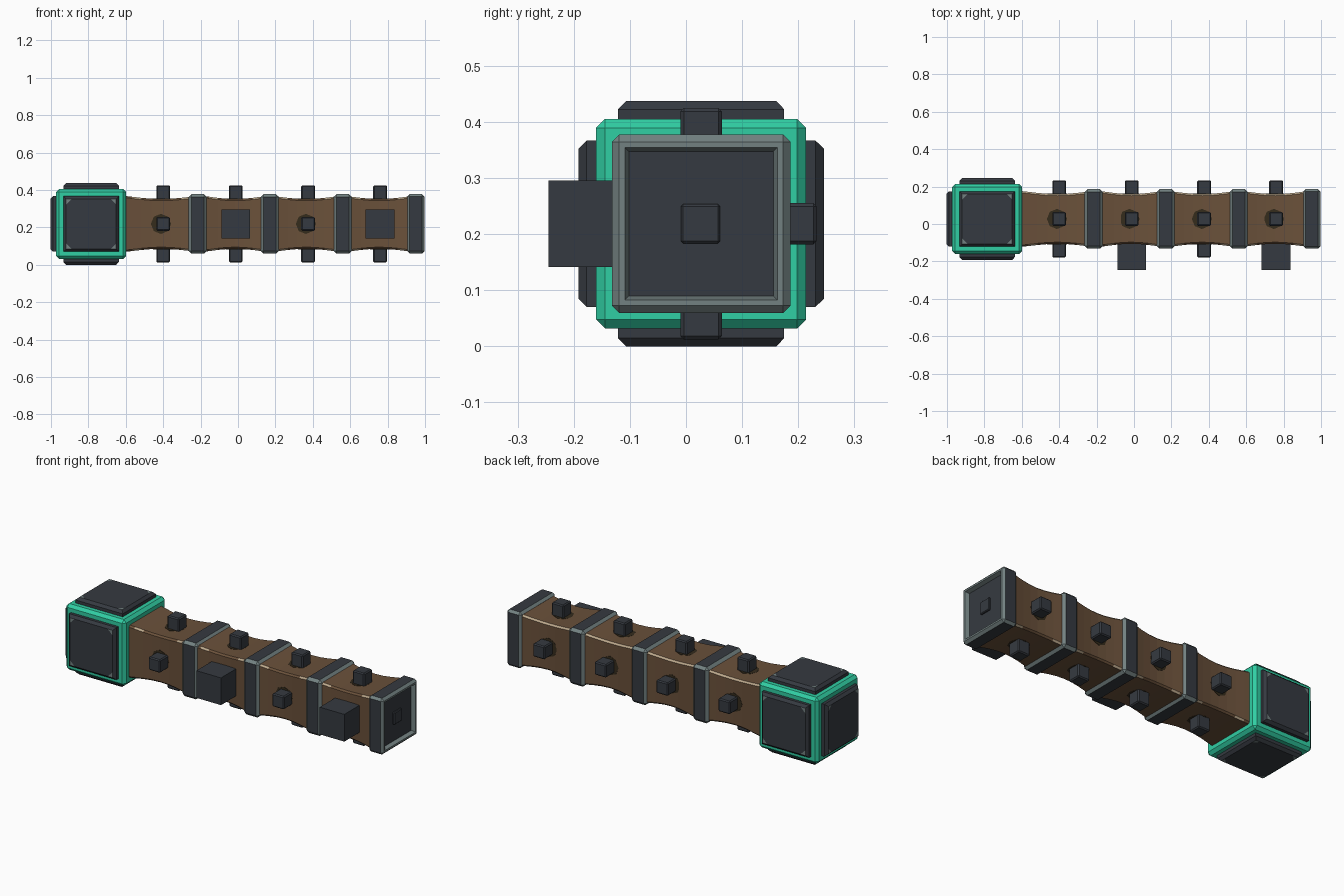
import bpy, bmesh, math
from mathutils import Matrix, Vector

if "Cube" in bpy.data.objects:
    bpy.data.objects.remove(bpy.data.objects["Cube"])

CY, CZ = 0.027, 0.2185          # long axis of the hammer-like shaft
HEAD_X = -0.785
STUD_X = (-0.40, -0.012, 0.375, 0.76)


def mat(name, rgb):
    m = bpy.data.materials.new(name)
    m.diffuse_color = (*rgb, 1)
    m.use_nodes = True
    m.node_tree.nodes["Principled BSDF"].inputs["Base Color"].default_value = m.diffuse_color
    return m


DARK = mat("dark iron", (0.036, 0.042, 0.052))
GREY = mat("worn steel", (0.17, 0.22, 0.22))
GREEN = mat("jade green", (0.03, 0.62, 0.37))
WOOD = mat("brown wood", (0.145, 0.082, 0.043))
CREAM = mat("worn wood edge", (0.50, 0.39, 0.26))
SOOT = mat("sooty wood", (0.035, 0.025, 0.012))


def finish(bm, name, mats):
    bmesh.ops.recalc_face_normals(bm, faces=bm.faces)
    me = bpy.data.meshes.new(name)
    bm.to_mesh(me)
    bm.free()
    for m in mats:
        me.materials.append(m)
    ob = bpy.data.objects.new(name, me)
    bpy.context.collection.objects.link(ob)
    return ob


def box(bm, centre, size, bevel=0.0, edge_mat=0):
    """Box with chamfered edges; chamfer faces get edge_mat."""
    m = Matrix.Translation(centre) @ Matrix.Diagonal((*size, 1))
    vs = bmesh.ops.create_cube(bm, size=1, matrix=m)["verts"]
    if bevel:
        edges = list({e for v in vs for e in v.link_edges})
        r = bmesh.ops.bevel(bm, geom=edges, offset=bevel, segments=1, affect='EDGES')
        for f in r["faces"]:
            f.normal_update()
            if max(abs(c) for c in f.normal) < 0.99:
                f.material_index = edge_mat


def side_matrix(x, axis):
    """Frame whose local z points out from the shaft axis along 'axis'."""
    q = Vector((0, 0, 1)).rotation_difference(Vector(axis))
    return Matrix.Translation((x, CY, CZ)) @ q.to_matrix().to_4x4()


# Head block
bm = bmesh.new()
box(bm, (HEAD_X, CY, CZ), (0.374,) * 3, 0.016)
finish(bm, "head_block", [GREEN])

# Raised plates on the head, with worn triangular corners
SQ = [(-1, -1), (1, -1), (1, 1), (-1, 1)]
PLATES = {"left": (-1, 0, 0), "front": (0, -1, 0), "back": (0, 1, 0),
          "top": (0, 0, 1), "bottom": (0, 0, -1)}
for name, axis in PLATES.items():
    bm = bmesh.new()
    rings = [[bm.verts.new((h * a, h * b, z)) for a, b in SQ]
             for h, z in ((0.148, 0.18), (0.148, 0.204), (0.134, 0.2185))]
    for r0, r1 in zip(rings, rings[1:]):
        for i in range(4):
            j = (i + 1) % 4
            bm.faces.new((r0[i], r0[j], r1[j], r1[i]))
    h, c, z = 0.134, 0.03, 0.2185
    octagon = []
    for i, (a, b) in enumerate(SQ):
        p = bm.verts.new((a * h, b * (h - c), z))
        q = bm.verts.new((a * (h - c), b * h, z))
        pair = (p, q) if a * b > 0 else (q, p)
        bm.faces.new((pair[0], rings[2][i], pair[1])).material_index = 1
        octagon += pair
    bm.faces.new(octagon)
    bmesh.ops.transform(bm, matrix=side_matrix(HEAD_X, axis), verts=bm.verts)
    finish(bm, f"head_plate_{name}", [DARK, GREY])

# Wooden shaft: four waisted bays, chamfered square section
BAYS = [(-0.62, -0.20), (-0.20, 0.17), (0.17, 0.56), (0.56, 0.95)]
bm = bmesh.new()
prev = None
STEPS = 8
for x0, x1 in BAYS:
    for s in range(STEPS + 1):
        t = s / STEPS
        h = 0.151 - 0.018 * math.sin(math.pi * t) ** 1.2
        k = h - 0.009
        sect = [(h, -k), (h, k), (k, h), (-k, h), (-h, k), (-h, -k), (-k, -h), (k, -h)]
        ring = [bm.verts.new((x0 + (x1 - x0) * t, CY + y, CZ + z)) for y, z in sect]
        if prev and s:
            for i in range(8):
                j = (i + 1) % 8
                f = bm.faces.new((prev[i], prev[j], ring[j], ring[i]))
                # worn edge: all along the top back, only near bay ends elsewhere
                if i == 1 or (i % 2 and s in (2, STEPS - 1)):
                    f.material_index = 1
        prev = ring
finish(bm, "wooden_shaft", [WOOD, CREAM])

# Metal bands round the shaft
for n, x in enumerate((-0.215, 0.17, 0.56)):
    bm = bmesh.new()
    box(bm, (x, CY, CZ), (0.098, 0.318, 0.318), 0.015, 1)
    finish(bm, f"band_{n + 1}", [DARK, GREY])

# End cap with a recessed panel
bm = bmesh.new()
box(bm, (0.951, CY, CZ), (0.092, 0.318, 0.318), 0.013, 1)
end = max(bm.faces, key=lambda f: f.calc_center_median().x)
for r in (bmesh.ops.inset_region(bm, faces=[end], thickness=0.014),
          bmesh.ops.inset_region(bm, faces=[end], thickness=0.010, depth=-0.022)):
    for f in r["faces"]:
        f.material_index = 1
end.material_index = 0
finish(bm, "end_cap", [DARK, GREY])
bm = bmesh.new()
box(bm, (0.97, CY - 0.001, CZ), (0.03, 0.07, 0.07), 0.004)
finish(bm, "end_stud", [DARK])

# Studs on each side of each bay; two on the front are large blocks
SIDES = {"top": (0, 0, 1), "bottom": (0, 0, -1), "back": (0, 1, 0), "front": (0, -1, 0)}
for n, x in enumerate(STUD_X):
    for name, axis in SIDES.items():
        m = side_matrix(x, axis)
        large = name == "front" and n % 2
        bm = bmesh.new()
        if large:
            box(bm, (0, 0, 0.194), (0.154, 0.154, 0.156))
        else:
            box(bm, (0, 0, 0.160), (0.074, 0.074, 0.092), 0.006, 1)
        bmesh.ops.transform(bm, matrix=m, verts=bm.verts)
        finish(bm, f"{'block' if large else 'stud'}_{name}_{n + 1}", [DARK, DARK])
        if not large:
            # sooty patch round the stud
            bm = bmesh.new()
            bmesh.ops.create_cone(bm, cap_ends=True, segments=8, radius1=0.054,
                                  radius2=0.054, depth=0.006,
                                  matrix=m @ Matrix.Translation((-0.012, 0, 0.1325)))
            finish(bm, f"soot_patch_{name}_{n + 1}", [SOOT])
